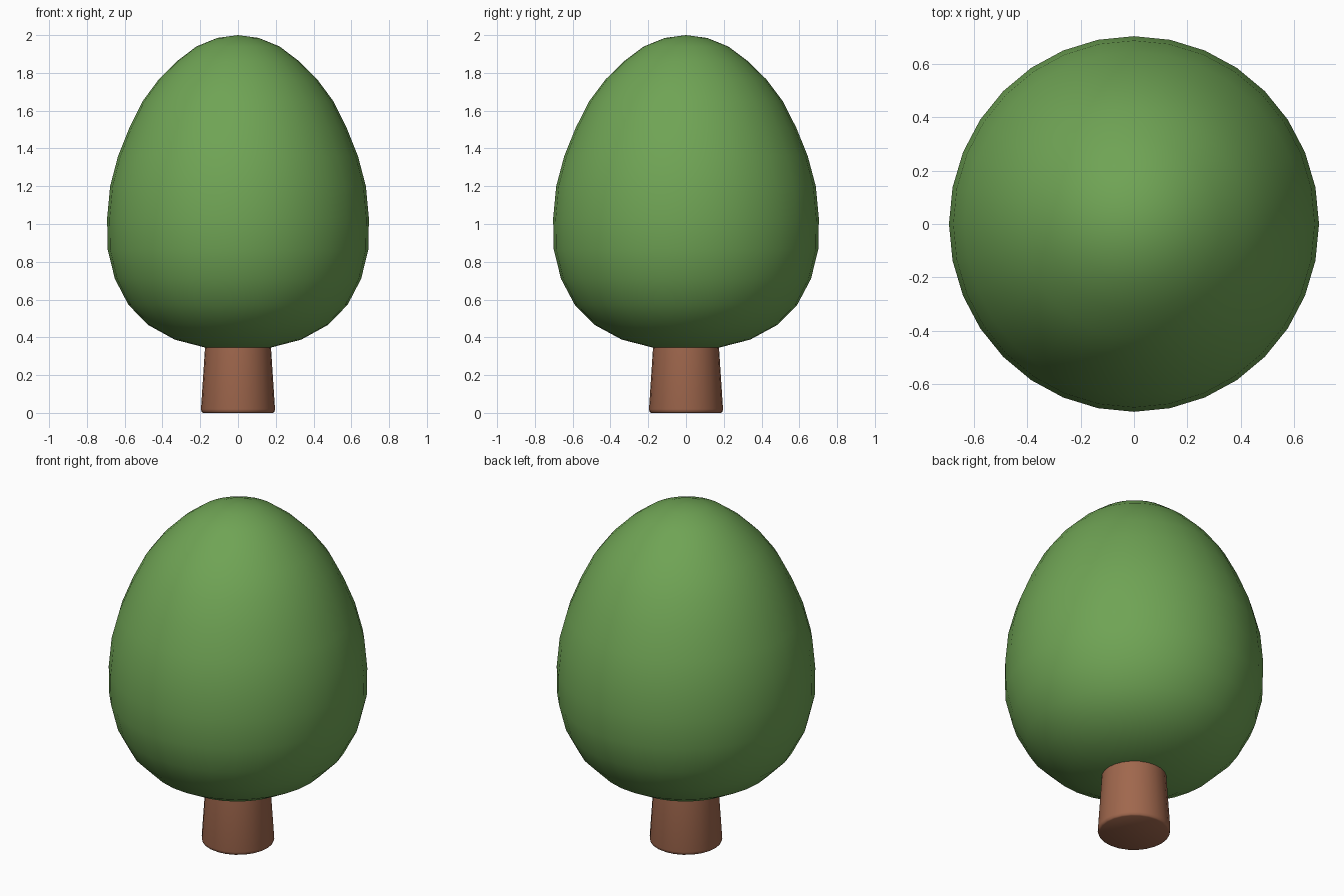
import bpy, bmesh
from math import cos, sin, pi, radians

if "Cube" in bpy.data.objects:
    bpy.data.objects.remove(bpy.data.objects["Cube"])


def lathe(name, profile, sides, color, y_scale=1.0, angle=60):
    """Revolve (radius, z) points, listed bottom to top, around the z axis."""
    bm = bmesh.new()
    rings = []
    for r, z in profile:
        if r == 0:
            rings.append([bm.verts.new((0, 0, z))] * sides)
        else:
            rings.append([bm.verts.new((r * cos(2 * pi * i / sides),
                                        r * y_scale * sin(2 * pi * i / sides), z))
                          for i in range(sides)])
    for low, high in zip(rings, rings[1:]):
        for i in range(sides):
            j = (i + 1) % sides
            corners = list(dict.fromkeys((low[i], low[j], high[j], high[i])))
            bm.faces.new(corners)
    # Close open ends
    if profile[0][0]:
        bm.faces.new(rings[0][::-1])
    if profile[-1][0]:
        bm.faces.new(rings[-1])
    mesh = bpy.data.meshes.new(name)
    bm.to_mesh(mesh)
    bm.free()
    obj = bpy.data.objects.new(name, mesh)
    bpy.context.collection.objects.link(obj)
    mat = bpy.data.materials.new(name + "_color")
    mat.diffuse_color = (*color, 1)
    mat.use_nodes = True
    mat.node_tree.nodes["Principled BSDF"].inputs["Base Color"].default_value = mat.diffuse_color
    mesh.materials.append(mat)
    bpy.ops.object.select_all(action='DESELECT')
    obj.select_set(True)
    bpy.context.view_layer.objects.active = obj
    bpy.ops.object.shade_smooth_by_angle(angle=radians(angle))
    return obj


# Egg-shaped crown, fuller towards the bottom
crown = [(0, 0.335), (0.17, 0.345), (0.335, 0.388), (0.475, 0.465),
         (0.58, 0.572), (0.652, 0.71), (0.69, 0.865), (0.693, 1.03),
         (0.677, 1.2), (0.635, 1.36), (0.575, 1.51), (0.505, 1.65),
         (0.42, 1.765), (0.323, 1.862), (0.22, 1.94), (0.11, 1.985), (0, 2.0)]
lathe("crown", crown, 32, (0.16, 0.37, 0.09), y_scale=1.015)

# Tapered trunk with a softened foot, running up into the crown
trunk = [(0.185, 0), (0.193, 0.005), (0.196, 0.02), (0.175, 0.34), (0.172, 0.42)]
lathe("trunk", trunk, 24, (0.35, 0.136, 0.074))
